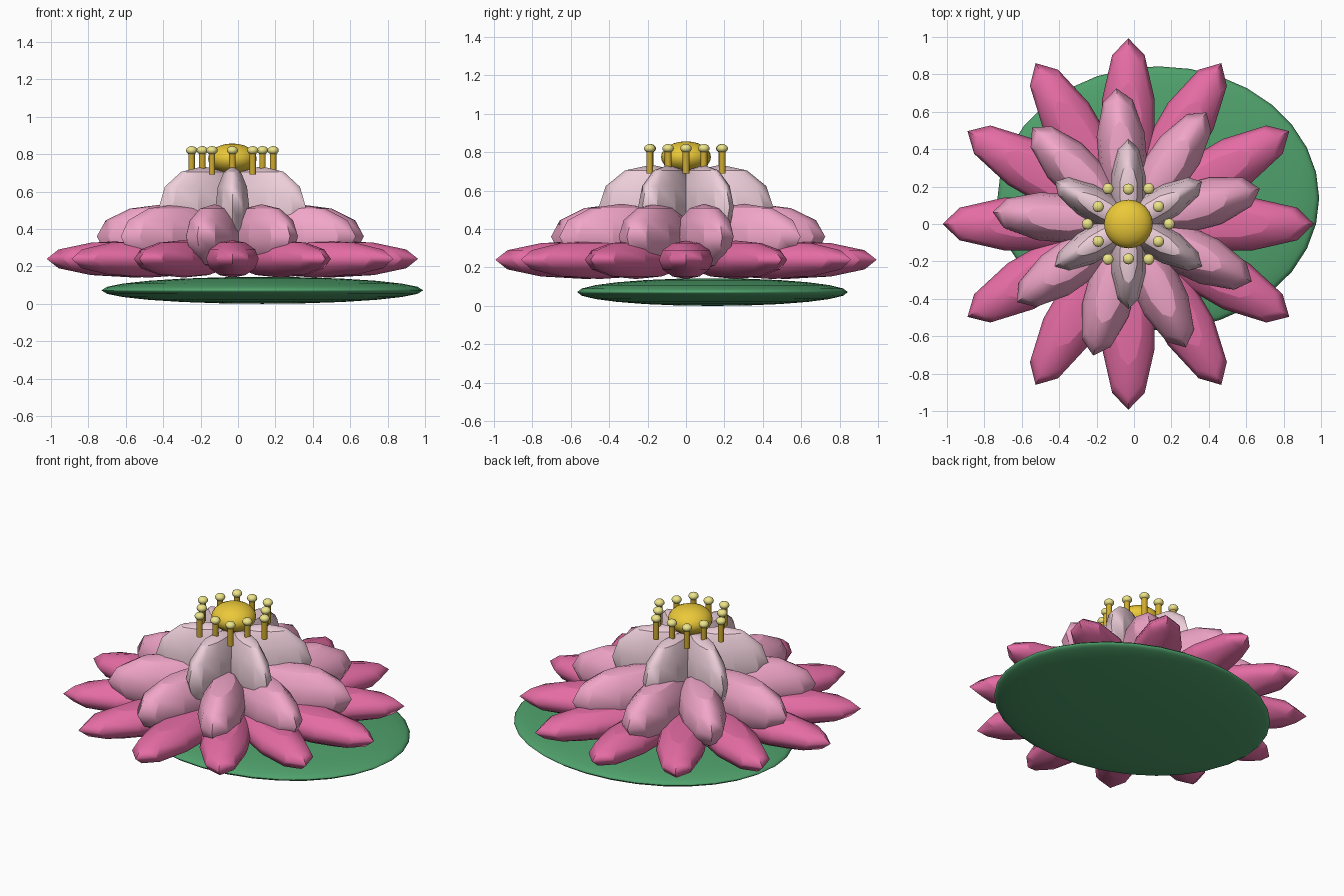
import bpy
from math import sin, cos, radians

if "Cube" in bpy.data.objects:
    bpy.data.objects.remove(bpy.data.objects["Cube"])


def material(name, rgb):
    m = bpy.data.materials.new(name)
    m.diffuse_color = (*rgb, 1)
    m.use_nodes = True
    m.node_tree.nodes["Principled BSDF"].inputs["Base Color"].default_value = m.diffuse_color
    return m


def finish(name, mat, angle=30):
    ob = bpy.context.object
    ob.name = name
    ob.data.materials.append(mat)
    bpy.ops.object.shade_smooth_by_angle(angle=radians(angle))
    return ob


def ellipsoid(name, mat, loc, size, seg, rings, turn=0, angle=30):
    bpy.ops.mesh.primitive_uv_sphere_add(segments=seg, ring_count=rings, radius=1,
                                         location=loc, rotation=(0, 0, turn))
    bpy.context.object.scale = size
    return finish(name, mat, angle)


green = material("pad_green", (0.08, 0.36, 0.15))
deep_pink = material("deep_pink", (0.78, 0.15, 0.37))
pink = material("pink", (0.88, 0.38, 0.58))
pale_pink = material("pale_pink", (0.85, 0.62, 0.70))
gold = material("gold", (0.83, 0.58, 0.04))
dark_gold = material("dark_gold", (0.62, 0.40, 0.03))
cream = material("pale_yellow", (0.85, 0.78, 0.25))

CX = -0.03  # flower axis

# Floating leaf, offset behind and to the right
ellipsoid("lily_pad", green, (0.13, 0.138, 0.072), (0.86, 0.705, 0.072), 32, 12, angle=40)

# Petal rings: name, material, count, start angle, radius, height, (half width, length, thickness)
layers = [
    ("outer_petal", deep_pink, 12, 0, 0.52, 0.24, (0.148, 0.473, 0.10)),
    ("middle_petal", pink, 9, 15, 0.37, 0.36, (0.135, 0.358, 0.172)),
    ("inner_petal", pale_pink, 6, 30, 0.18, 0.515, (0.095, 0.274, 0.22)),
]
for name, mat, count, start, r, z, size in layers:
    for i in range(count):
        a = radians(start + 360 * i / count)
        # length runs along local y, giving the blunt tip
        ellipsoid(f"{name}_{i + 1}", mat, (CX + r * cos(a), r * sin(a), z), size,
                  10, 6, turn=a - radians(90))

# Seed head
ellipsoid("seed_head", gold, (CX, 0, 0.775), (0.13, 0.13, 0.082), 24, 12)

# Stamens in two alternating radii
for i in range(12):
    a = radians(30 * i)
    r = 0.186 if i % 2 else 0.218
    x, y = CX + r * cos(a), r * sin(a)
    bpy.ops.mesh.primitive_cylinder_add(vertices=10, radius=0.018, depth=0.13,
                                        location=(x, y, 0.755))
    finish(f"stamen_{i + 1}", dark_gold, 40)
    ellipsoid(f"anther_{i + 1}", cream, (x, y, 0.82), (0.03, 0.03, 0.023), 12, 8)
